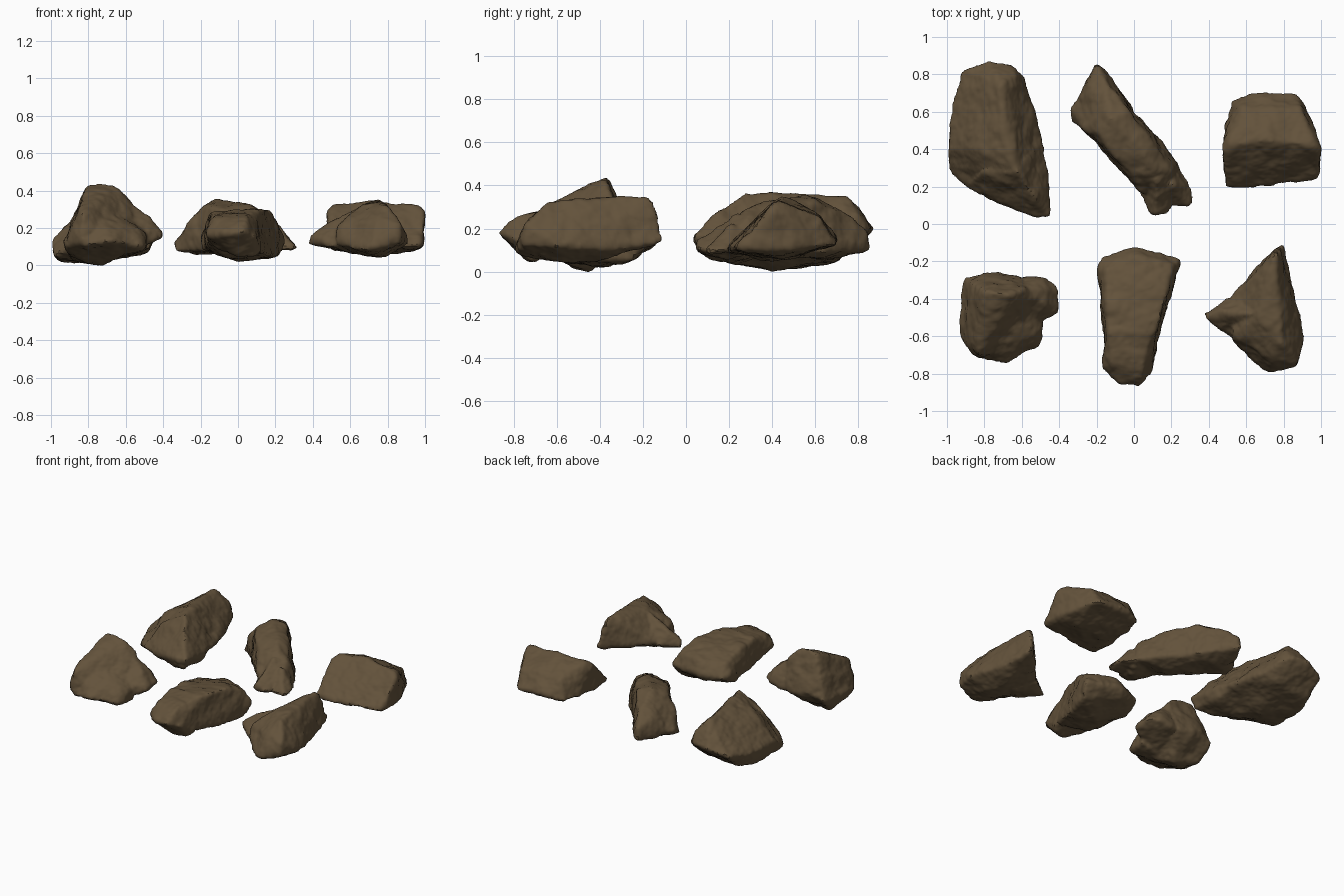
import bpy
import bmesh
from mathutils import Vector, noise

default_cube = bpy.data.objects.get("Cube")
if default_cube:
    bpy.data.objects.remove(default_cube, do_unlink=True)

# Single earthy stone colour
stone = bpy.data.materials.new("brown stone")
stone.use_nodes = True
stone_colour = (0.125, 0.085, 0.044, 1)
stone.diffuse_color = stone_colour
shader = stone.node_tree.nodes["Principled BSDF"]
shader.inputs["Base Color"].default_value = stone_colour
shader.inputs["Roughness"].default_value = 0.9


def add_hull(bm, corners):
    """Add one convex chunk whose corners are given in hundredths of a unit."""
    verts = [bm.verts.new(Vector(corner) / 100) for corner in corners]
    result = bmesh.ops.convex_hull(bm, input=verts)
    unused = {v for v in result["geom_interior"] if isinstance(v, bmesh.types.BMVert)}
    bmesh.ops.delete(bm, geom=list(unused), context="VERTS")


def weather(mesh, seed):
    """Push the surface in and out with broad dents and fine grain."""
    offset = Vector((seed, seed * 2, seed * 3))
    moves = []
    for vert in mesh.vertices:
        dents = noise.noise(vert.co * 9 + offset)
        grain = noise.fractal(vert.co * 24 + offset, 0.9, 2.0, 3)
        moves.append(vert.normal * (0.007 + 0.012 * dents + 0.005 * grain))
    for vert, move in zip(mesh.vertices, moves):
        vert.co += move


def make_rock(name, seed, *chunks):
    """Fuse convex chunks into one worn, smooth-shaded rock."""
    mesh = bpy.data.meshes.new(name)
    bm = bmesh.new()
    for corners in chunks:
        add_hull(bm, corners)
    bmesh.ops.recalc_face_normals(bm, faces=bm.faces)
    bm.to_mesh(mesh)
    bm.free()
    rock = bpy.data.objects.new(name, mesh)
    bpy.context.collection.objects.link(rock)
    bpy.ops.object.select_all(action="DESELECT")
    rock.select_set(True)
    bpy.context.view_layer.objects.active = rock

    # Fuse the chunks, then round their edges slightly
    remesh = rock.modifiers.new("fuse", "REMESH")
    remesh.mode = "VOXEL"
    remesh.voxel_size = 0.012
    smooth = rock.modifiers.new("round", "SMOOTH")
    smooth.factor = 0.5
    smooth.iterations = 4
    for modifier_name in ("fuse", "round"):
        bpy.ops.object.modifier_apply(modifier=modifier_name)

    weather(rock.data, seed)
    rock.data.materials.clear()
    rock.data.materials.append(stone)
    bpy.ops.object.shade_smooth_by_angle(angle=0.7)
    return rock


# Large slab with its crest towards the inner side
make_rock(
    "back_left_boulder", 3,
    [(-99, 40, 14), (-97, 62, 13), (-91, 82, 16), (-78, 87, 20), (-66, 85, 20),
     (-59, 79, 17), (-56, 66, 12), (-50, 46, 12), (-92, 22, 8), (-98, 30, 5),
     (-71, 75, 34), (-64, 79, 27), (-70, 52, 36), (-63, 28, 36),
     (-85, 40, 28), (-95, 58, 3), (-90, 70, 5), (-75, 40, 1),
     (-65, 70, 7), (-65, 25, 4)],
    [(-90, 20, 9), (-68, 10, 11), (-53, 4, 16), (-45, 4, 17), (-46, 24, 14),
     (-48, 6, 9), (-49, 28, 8), (-55, 9, 7), (-50, 46, 13), (-53, 14, 27),
     (-62, 28, 37), (-80, 28, 26), (-60, 20, 5), (-75, 30, 3)],
)

# Long diagonal bar with steep sides and a broad, blocky far end
make_rock(
    "back_middle_bar", 11,
    [(-33, 55, 8), (-33, 62, 12), (-25, 73, 9), (-20, 85, 10), (-20, 84, 18),
     (-13, 78, 12), (0, 61, 9), (-18, 44, 8), (-24, 74, 22), (-16, 77, 25),
     (-25, 50, 23), (-19, 49, 31), (-12, 56, 35), (-3, 60, 32), (-22, 62, 6)],
    [(-27, 52, 9), (-13, 72, 9), (-12, 56, 35), (-19, 49, 31), (-3, 60, 32),
     (-11, 37, 30), (2, 42, 33), (7, 47, 30), (13, 28, 29), (16, 42, 9),
     (24, 31, 9), (2, 22, 9), (5, 16, 15), (0, 26, 26), (20, 28, 24),
     (5, 40, 5)],
    [(3, 20, 9), (8, 6, 10), (11, 5, 15), (19, 6, 10), (20, 28, 23),
     (24, 31, 9), (12, 24, 27), (16, 20, 6)],
    [(18, 10, 9), (30, 9, 9), (32, 18, 10), (24, 31, 9), (20, 22, 23)],
)

# Blunt wedge with a level ridge
make_rock(
    "back_right_wedge", 19,
    [(49, 20, 12), (51, 19, 9), (75, 21, 10), (98, 24, 11), (99, 38, 10),
     (99, 40, 29), (96, 42, 32), (51, 42, 32), (49, 39, 29), (70, 45, 34),
     (49, 55, 12), (53, 66, 12), (64, 70, 15), (87, 69, 13), (92, 63, 12),
     (95, 53, 13), (89, 61, 25), (57, 62, 25), (60, 40, 7), (85, 45, 7)],
)

# Broken lump with a tall rear peak, a raised front corner and side knobs
make_rock(
    "front_left_peak", 27,
    [(-93, -56, 12), (-90, -42, 14), (-91, -29, 14), (-80, -26, 18),
     (-62, -28, 14), (-80, -36, 43), (-72, -37, 44), (-66, -38, 42),
     (-58, -35, 35), (-79, -48, 38), (-54, -51, 20), (-68, -66, 14),
     (-85, -64, 29), (-83, -70, 27), (-83, -71, 13), (-92, -62, 10),
     (-88, -40, 3), (-72, -45, 1), (-80, -50, 2), (-64, -54, 4)],
    [(-60, -29, 14), (-46, -29, 16), (-41, -34, 17), (-41, -47, 16),
     (-50, -52, 10), (-62, -52, 5), (-63, -36, 36), (-51, -36, 27),
     (-47, -43, 25), (-54, -51, 20)],
    [(-83, -72, 11), (-68, -74, 13), (-64, -66, 10), (-51, -65, 10),
     (-49, -50, 8), (-49, -50, 17), (-52, -62, 16), (-60, -44, 28),
     (-75, -50, 3), (-74, -64, 25), (-60, -58, 22)],
)

# Tapering block with a level top, steep sides and a rounded nose
make_rock(
    "front_middle_block", 35,
    [(-19, -23, 16), (-17, -18, 15), (-18, -31, 9), (-7, -16, 12),
     (0, -13, 16), (8, -16, 13), (25, -19, 14), (22, -26, 5), (16, -47, 5),
     (11, -64, 8), (-16, -65, 12), (-15, -25, 23), (2, -17, 24),
     (20, -22, 23), (17, -38, 29), (10, -60, 29), (-14, -42, 27),
     (-14, -58, 27), (0, -40, 3), (-6, -56, 5)],
    [(-16, -62, 12), (-16, -77, 16), (-7, -85, 17), (3, -87, 18),
     (10, -79, 15), (12, -66, 8), (-12, -75, 25), (4, -78, 26),
     (-14, -56, 28), (9, -58, 29), (9, -71, 5), (0, -73, 5)],
)

# Angular pyramid with a raised pointed rear and side spur
make_rock(
    "front_right_shard", 43,
    [(50, -42, 14), (64, -26, 14), (77, -12, 18), (80, -11, 14), (82, -24, 11),
     (85, -37, 10), (90, -60, 12), (86, -76, 12), (87, -74, 22), (72, -79, 9),
     (62, -72, 9), (53, -62, 12), (75, -17, 34), (76, -33, 34),
     (66, -50, 32), (79, -63, 32), (75, -72, 24), (54, -60, 21),
     (72, -48, 4), (78, -58, 5)],
    [(38, -48, 12), (39, -50, 16), (50, -40, 13), (52, -61, 10),
     (64, -48, 31), (65, -48, 6), (45, -46, 20)],
)
